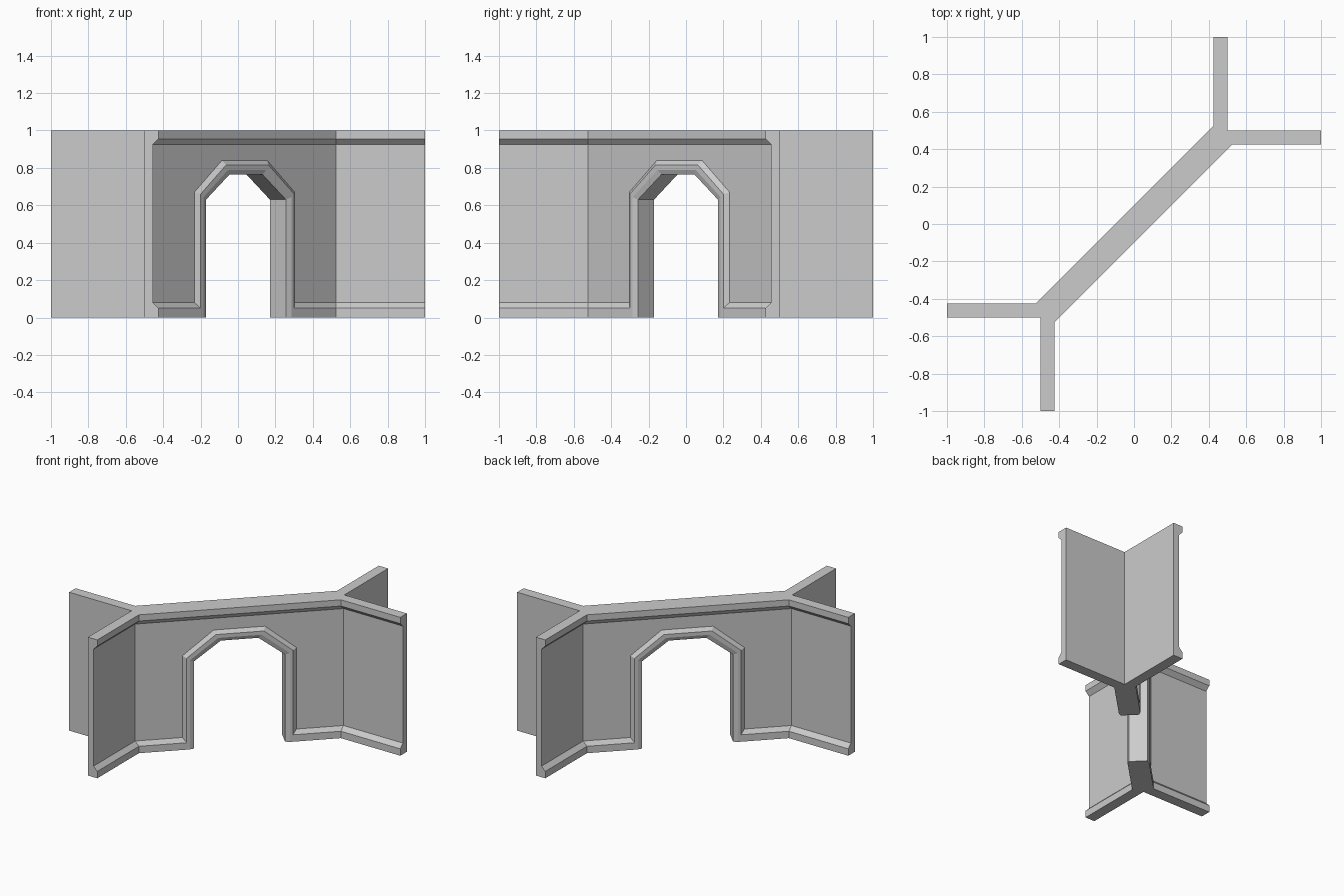
import bpy, bmesh

if "Cube" in bpy.data.objects:
    bpy.data.objects.remove(bpy.data.objects["Cube"])


def make_object(name, bm):
    bmesh.ops.remove_doubles(bm, verts=bm.verts, dist=1e-5)
    bmesh.ops.recalc_face_normals(bm, faces=bm.faces)
    mesh = bpy.data.meshes.new(name)
    bm.to_mesh(mesh)
    bm.free()
    obj = bpy.data.objects.new(name, mesh)
    bpy.context.collection.objects.link(obj)
    return obj


def loft(bm, rows, skip=lambda i, j: False):
    """Skin closed sections in sequence and cap both ends."""
    rows = [[bm.verts.new(p) for p in row] for row in rows]
    n = len(rows[0])
    for i in range(len(rows) - 1):
        for j in range(n):
            k = (j + 1) % n
            if not skip(i, j):
                bm.faces.new((rows[i][j], rows[i][k], rows[i + 1][k], rows[i + 1][j]))
    bm.faces.new(rows[0])
    bm.faces.new(rows[-1])


# Wall: one moulded side per half, mirrored across the diagonal x = y
T, R, B = 0.425, 0.455, 0.5        # trim, recess and flat back offsets
stations = [                       # trim, recess, back
    ((-T, -1), (-R, -1), (-B, -1)),
    ((-T, -0.525), (-R, -0.525), (-B, -B)),
    ((0.525, T), (0.525, R), (B, B)),
    ((1, T), (1, R), (1, B)),
]
heights = [(2, 0), (0, 0), (0, 0.05), (1, 0.08), (1, 0.925), (0, 0.955), (0, 1), (2, 1)]
bm = bmesh.new()
for swap in (False, True):
    rows = []
    for st in stations:
        row = [(st[k][0], st[k][1], z) for k, z in heights]
        rows.append([(y, x, z) for x, y, z in row] if swap else row)
    # the diagonal halves meet, so their shared middle face is left out
    loft(bm, rows, lambda i, j: i == 1 and j == 7)
wall = make_object("wall", bm)


def arch(half, shoulder, top_half, top, depth, base=0.0):
    """Six-point arch outline at a depth from the diagonal plane."""
    pts = [(-half, base), (-half, shoulder), (-top_half, top),
           (top_half, top), (half, shoulder), (half, base)]
    return [(t + depth, t - depth, z) for t, z in pts]


# Doorway opening
ridge = (0.25, 0.66, 0.113, 0.816)
bm = bmesh.new()
loft(bm, [arch(*ridge, 0.3, -0.1), arch(*ridge, -0.3, -0.1)])
cutter = make_object("doorway_cutter", bm)
cutter.hide_render = True
cutter.hide_set(True)
cut = wall.modifiers.new("doorway", 'BOOLEAN')
cut.operation = 'DIFFERENCE'
cut.solver = 'EXACT'
cut.object = cutter
bpy.context.view_layer.objects.active = wall
bpy.ops.object.modifier_apply(modifier=cut.name)
bpy.data.objects.remove(cutter)

# Door frame: chamfered moulding on both faces with the jamb between
section = [((0.268, 0.67, 0.121, 0.84), 0.035), (ridge, 0.05),
           ((0.235, 0.643, 0.102, 0.79), 0.05), ((0.214, 0.63, 0.088, 0.765), 0.043)]
loops = [arch(*s, d) for s, d in section] + [arch(*s, -d) for s, d in reversed(section)]
bm = bmesh.new()
loft(bm, [list(sec) for sec in zip(*loops)])
make_object("door_frame", bm)
